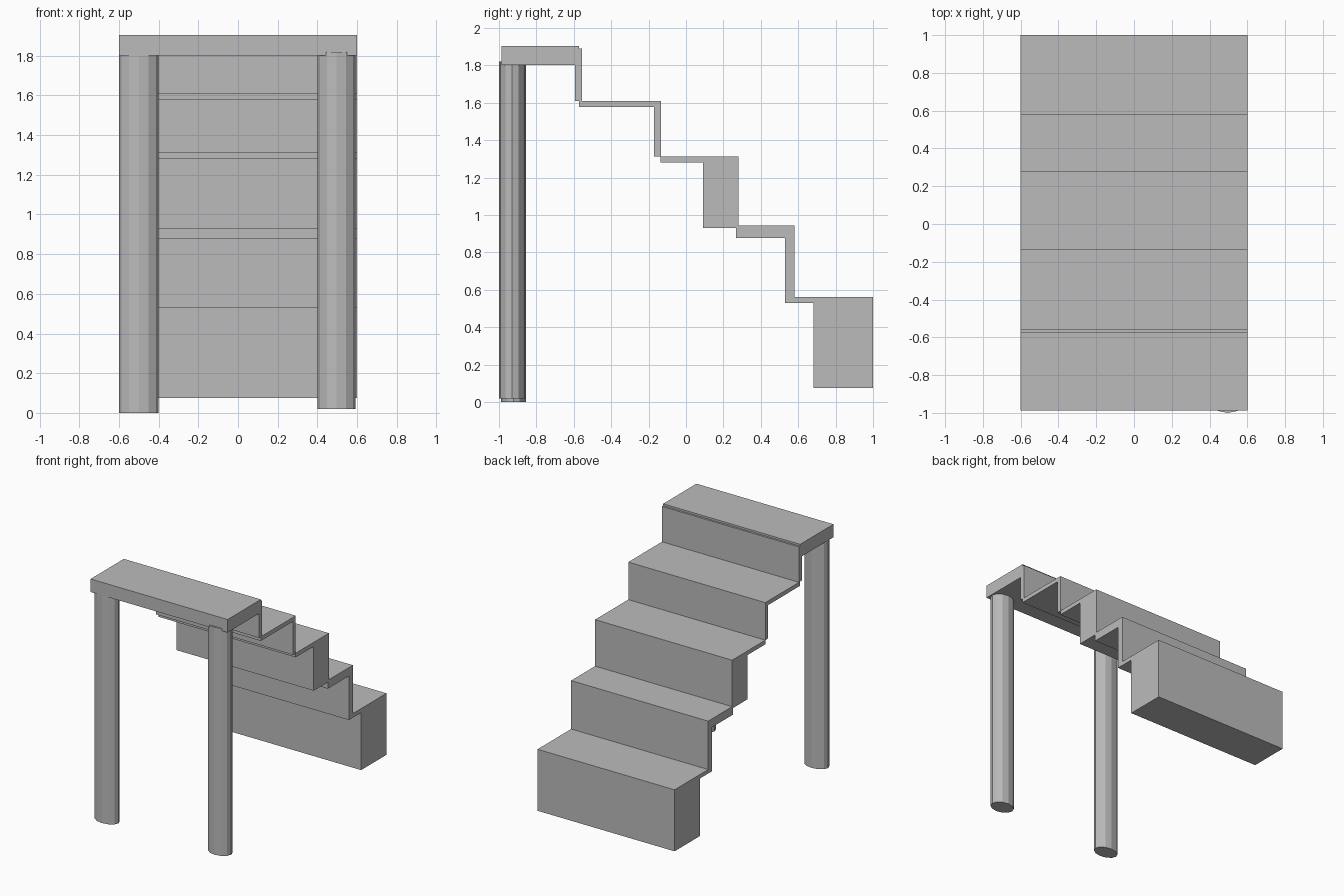
import bpy
import math

cube = bpy.data.objects.get("Cube")
if cube:
    bpy.data.objects.remove(cube, do_unlink=True)

grey = bpy.data.materials.new("plain grey")
grey.use_nodes = True
colour = (0.5, 0.5, 0.5, 1)
grey.diffuse_color = colour
grey.node_tree.nodes["Principled BSDF"].inputs["Base Color"].default_value = colour

WIDTH = 1.2


def finish(name, scale):
    obj = bpy.context.object
    obj.name = name
    obj.scale = scale
    bpy.ops.object.transform_apply(location=False, rotation=True, scale=True)
    obj.data.materials.append(grey)


def slab(name, y0, y1, z0, z1):
    """Full-width box spanning the given depth and height."""
    bpy.ops.mesh.primitive_cube_add(size=1, location=(0, (y0 + y1) / 2, (z0 + z1) / 2))
    finish(name, (WIDTH, y1 - y0, z1 - z0))


def post(name, x0, x1, y0, y1, z0, z1):
    """Twelve-sided oval post with a corner facing the front."""
    bpy.ops.mesh.primitive_cylinder_add(
        vertices=12, radius=0.5, depth=1,
        location=((x0 + x1) / 2, (y0 + y1) / 2, (z0 + z1) / 2))
    finish(name, (x1 - x0, y1 - y0, z1 - z0))


# Landing and the flight of steps, from top to bottom
slab("landing", -0.987, -0.571, 1.802, 1.905)
slab("top_riser", -0.594, -0.556, 1.61, 1.89)
slab("upper_tread", -0.572, -0.135, 1.577, 1.61)
slab("upper_riser", -0.17, -0.135, 1.313, 1.61)
slab("middle_tread", -0.135, 0.28, 1.28, 1.313)
slab("middle_riser", 0.09, 0.28, 0.93, 1.313)
slab("lower_tread", 0.267, 0.58, 0.878, 0.945)
slab("lower_riser", 0.53, 0.58, 0.53, 0.945)
slab("bottom_tread", 0.53, 1.0, 0.53, 0.562)
slab("bottom_block", 0.683, 1.0, 0.075, 0.562)

# Posts under the landing
post("right_post", -0.6, -0.4, -0.988, -0.856, 0, 1.804)
post("left_post", 0.4, 0.592, -1.0, -0.86, 0.02, 1.82)
